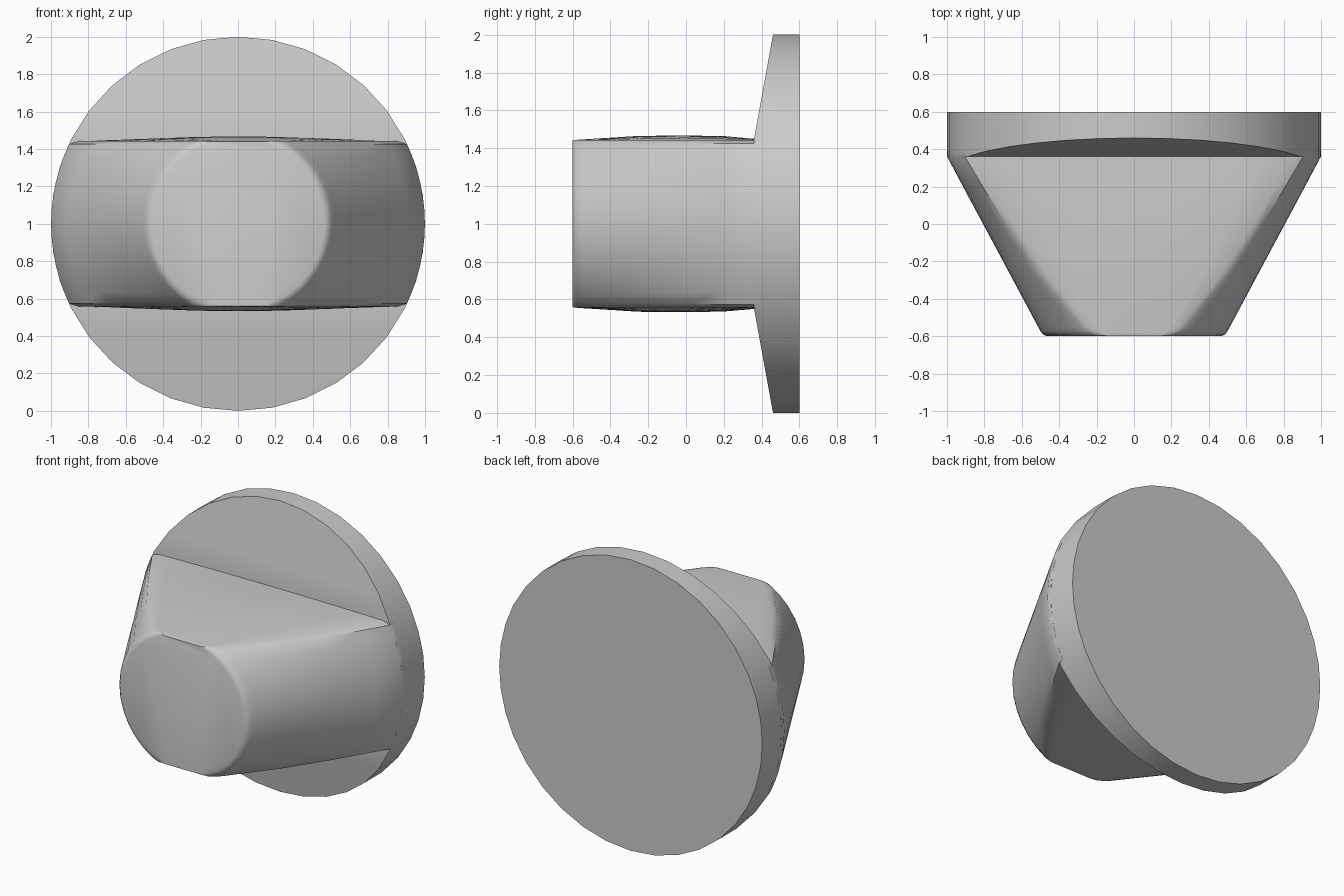
import bpy, bmesh
from math import sin, cos, pi, asin

if "Cube" in bpy.data.objects:
    bpy.data.objects.remove(bpy.data.objects["Cube"])


def finish(bm, name, angle):
    bmesh.ops.recalc_face_normals(bm, faces=bm.faces)
    me = bpy.data.meshes.new(name)
    bm.to_mesh(me)
    bm.free()
    ob = bpy.data.objects.new(name, me)
    bpy.context.collection.objects.link(ob)
    bpy.ops.object.select_all(action='DESELECT')
    ob.select_set(True)
    bpy.context.view_layer.objects.active = ob
    bpy.ops.object.shade_smooth_by_angle(angle=angle)
    return ob


def bridge(bm, a, b):
    n = len(a)
    for i in range(n):
        bm.faces.new((a[i], a[(i + 1) % n], b[(i + 1) % n], b[i]))


def grip_section(r, h, n_arc=12, n_flat=10):
    """Circle of radius r cut by gently crowned flats at top and bottom."""
    edge = min(h, 0.442)
    a = asin(edge / r) * 0.96
    xe = r * cos(asin(edge / r)) * 0.95
    half = [(r * cos(t), r * sin(t))
            for t in (-a + 2 * a * i / n_arc for i in range(n_arc + 1))]
    for i in range(n_flat + 1):
        u = 1 - 2 * i / n_flat
        half.append((xe * u, edge + (h - edge) * (1 - u * u)))
    return half + [(-x, -z) for x, z in half]


# Base disc: round outline, front face sloping back above and below the grip
A = asin(0.45)
angles = [-A + 2 * A * i / 6 for i in range(6)]
angles += [A + (pi - 2 * A) * i / 12 for i in range(12)]
angles += [t + pi for t in angles]
bm = bmesh.new()
front, back = [], []
for t in angles:
    x, z = cos(t), sin(t)
    y = 0.36 + 0.10 * max(0, (abs(z) - 0.45) / 0.55)
    front.append(bm.verts.new((x, y, 1 + z)))
    back.append(bm.verts.new((x, 0.6, 1 + z)))
bridge(bm, front, back)
bm.faces.new(back)
bm.faces.new(front[6:19])                                # upper slope
bm.faces.new(front[24:] + front[:1])                     # lower slope
bm.faces.new(front[0:7] + front[18:25])                  # middle band
finish(bm, "base_disc", 0.6)

# Grip: cone with flats, lofted from the small front face to the disc
rings = [(-0.60, 0.462, 0.440), (-0.593, 0.483, 0.442), (-0.575, 0.499, 0.444),
         (-0.55, 0.513, 0.446), (-0.25, 0.673, 0.465), (0.0, 0.807, 0.467),
         (0.20, 0.914, 0.464), (0.36, 0.999, 0.450), (0.39, 0.999, 0.450)]
bm = bmesh.new()
loops = [[bm.verts.new((x, y, 1 + z)) for x, z in grip_section(r, h)]
         for y, r, h in rings]
for a, b in zip(loops, loops[1:]):
    bridge(bm, a, b)
bm.faces.new(loops[0])
bm.faces.new(loops[-1])
finish(bm, "grip", 0.7)
